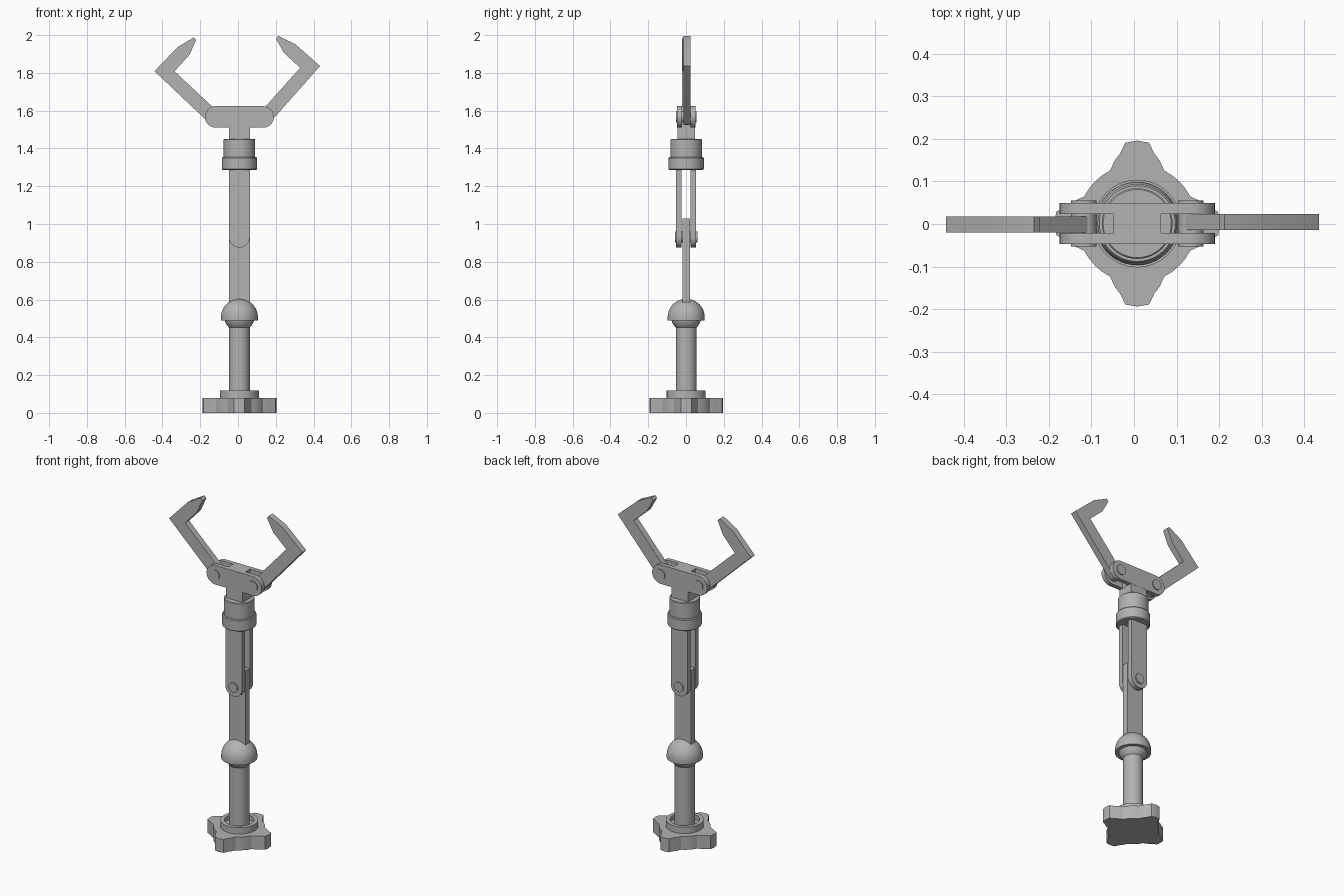
import bpy, bmesh, math
from mathutils import Vector, Matrix

if "Cube" in bpy.data.objects:
    bpy.data.objects.remove(bpy.data.objects["Cube"])

CX, CY = 0.0075, 0.001   # main axis of the arm

grey = bpy.data.materials.new("plain grey")
grey.diffuse_color = (0.45, 0.45, 0.45, 1)
grey.use_nodes = True
grey.node_tree.nodes["Principled BSDF"].inputs["Base Color"].default_value = grey.diffuse_color


def finish(name, bm, smooth=True):
    bmesh.ops.recalc_face_normals(bm, faces=bm.faces)
    me = bpy.data.meshes.new(name)
    bm.to_mesh(me)
    bm.free()
    me.materials.append(grey)
    ob = bpy.data.objects.new(name, me)
    bpy.context.collection.objects.link(ob)
    if smooth:
        bpy.ops.object.select_all(action='DESELECT')
        ob.select_set(True)
        bpy.context.view_layer.objects.active = ob
        bpy.ops.object.shade_smooth_by_angle(angle=math.radians(30))
    return ob


def lathe(name, profile, steps=48):
    """Spin an (r, z) profile, starting and ending on the axis."""
    bm = bmesh.new()
    vs = [bm.verts.new((CX + r, CY, z)) for r, z in profile]
    es = [bm.edges.new(p) for p in zip(vs, vs[1:])]
    bmesh.ops.spin(bm, geom=vs + es, cent=(CX, CY, 0), axis=(0, 0, 1),
                   angle=2 * math.pi, steps=steps)
    bmesh.ops.remove_doubles(bm, verts=bm.verts, dist=1e-5)
    return finish(name, bm)


def extrude(name, points, offset):
    """Extrude a closed outline of 3D points into a prism."""
    bm = bmesh.new()
    f = bm.faces.new([bm.verts.new(p) for p in points])
    r = bmesh.ops.extrude_face_region(bm, geom=[f])
    bmesh.ops.translate(bm, vec=offset,
                        verts=[v for v in r["geom"] if isinstance(v, bmesh.types.BMVert)])
    return finish(name, bm)


def slab(name, outline, y0, y1):
    """Prism from an (x, z) outline, between two depths."""
    return extrude(name, [(x, y0, z) for x, z in outline], (0, y1 - y0, 0))


def rect(x0, x1, z0, z1):
    return [(x0, z0), (x1, z0), (x1, z1), (x0, z1)]


def arc(cx, cz, r, a0, a1, n=16):
    return [(cx + r * math.cos(math.radians(a0 + (a1 - a0) * i / n)),
             cz + r * math.sin(math.radians(a0 + (a1 - a0) * i / n)))
            for i in range(n + 1)]


def pin(name, x, z, r, half):
    slab(name, arc(x, z, r, 0, 350, 35), CY - half, CY + half)


# Base plate: four lobes joined by round edges
quarter = [(0.19, -0.028), (0.195, 0), (0.19, 0.028), (0.165, 0.040), (0.148, 0.053)]
quarter += [(0.14 * math.cos(math.radians(a)), 0.14 * math.sin(math.radians(a)))
            for a in (27, 36, 45, 54, 63)]
quarter += [(0.053, 0.148), (0.040, 0.165)]
outline = []
for k in range(4):
    turn = Matrix.Rotation(k * math.pi / 2, 3, 'Z')
    outline += [turn @ Vector((x, y, 0)) + Vector((CX, CY, 0)) for x, y in quarter]
extrude("base_plate", outline, (0, 0, 0.08))

# Collar with a groove around the post
lathe("base_collar", [(0, 0.07), (0.103, 0.07), (0.103, 0.118), (0.08, 0.118),
                      (0.08, 0.09), (0, 0.09)])
lathe("post", [(0, 0.08), (0.055, 0.08), (0.055, 0.47), (0, 0.47)])

# Ball joint: ball below, domed cap above
lathe("joint_ball", [(0, 0.45)] + arc(0, 0.51, 0.08, -49, 0) + [(0, 0.51)])
lathe("joint_cap", [(0, 0.49), (0.098, 0.49)] + arc(0, 0.506, 0.098, 0, 88) + [(0, 0.604)])

# Lower bar, clasped by two plates at the hinge
slab("lower_bar", rect(CX - 0.055, CX + 0.055, 0.56, 1.03), CY - 0.019, CY + 0.019)
for side, label in ((-1, "front"), (1, "back")):
    shape = arc(CX, 0.93, 0.055, 180, 360) + [(CX + 0.055, 1.30), (CX - 0.055, 1.30)]
    slab("hinge_plate_" + label, shape, CY + side * 0.024, CY + side * 0.053)
pin("hinge_pin", CX, 0.93, 0.029, 0.060)

# Wrist rings
lathe("wrist_ring_lower", [(0, 1.285), (0.088, 1.285), (0.093, 1.29), (0.093, 1.35),
                           (0.089, 1.355), (0, 1.355)])
lathe("wrist_ring_upper", [(0, 1.35), (0.083, 1.35), (0.083, 1.447), (0.08, 1.45), (0, 1.45)])

# Head: neck, solid middle and two rounded side plates
PX, PZ = 0.1255, 1.567   # claw pivots
slab("neck", rect(CX - 0.055, CX + 0.055, 1.44, 1.512), CY - 0.047, CY + 0.047)
slab("head_core", rect(CX - 0.056, CX + 0.056, 1.51, 1.624), CY - 0.022, CY + 0.022)
for side, label in ((-1, "front"), (1, "back")):
    shape = arc(CX + PX, PZ, 0.057, -90, 90) + arc(CX - PX, PZ, 0.057, 90, 270)
    slab("head_plate_" + label, shape, CY + side * 0.022, CY + side * 0.048)

# Claws: bent arm with a tapered finger, turned about each pivot
claw = [(0.324, 0.242), (0.203, 0.369), (0.117, 0.420), (0.104, 0.407), (0.139, 0.328),
        (0.218, 0.242)]
claw += arc(0.007, -0.007, 0.037, 133, 313)
for side, label, angle, y in ((-1, "left", 0, -0.001), (1, "right", 5, 0.005)):
    c, s = math.cos(math.radians(angle)), math.sin(math.radians(angle))
    shape = [(CX + side * (PX + x * c - z * s), PZ + x * s + z * c) for x, z in claw]
    slab("claw_" + label, shape, y - 0.019, y + 0.019)
    pin("claw_pin_" + label, CX + side * PX, PZ, 0.030, 0.054)
